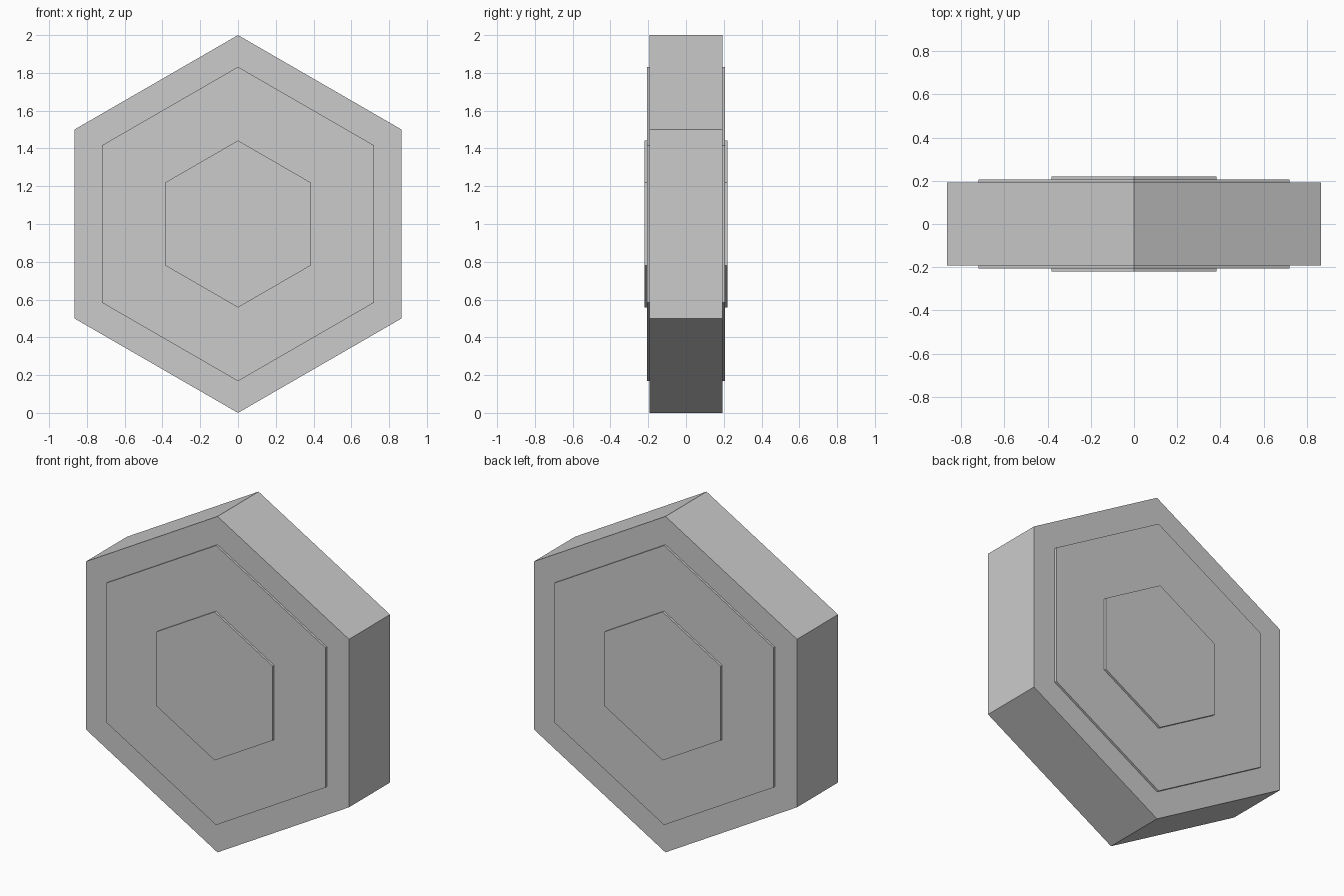
import bpy
import math

cube = bpy.data.objects.get("Cube")
if cube:
    bpy.data.objects.remove(cube, do_unlink=True)

# Single flat colour
grey = bpy.data.materials.new("light grey")
grey.use_nodes = True
colour = (0.6, 0.6, 0.6, 1)
grey.diffuse_color = colour
grey.node_tree.nodes["Principled BSDF"].inputs["Base Color"].default_value = colour


def hexagon(name, radius, y_min, y_max):
    """Upright hexagonal plate with a corner at the top, spanning y_min to y_max."""
    bpy.ops.mesh.primitive_cylinder_add(
        vertices=6, radius=radius, depth=y_max - y_min,
        location=(0, (y_min + y_max) / 2, 1), rotation=(math.pi / 2, 0, 0))
    plate = bpy.context.object
    plate.name = name
    plate.data.materials.append(grey)
    bpy.ops.object.transform_apply(location=True, rotation=True, scale=True)
    return plate


# Thick body
BODY, STEP = 0.193, 0.0135
hexagon("body", 1.0, -BODY, BODY)

# Stepped raised panels on both faces
for side, sign in (("front", -1), ("back", 1)):
    for level, (part, radius) in enumerate((("outer_panel", 0.832), ("inner_panel", 0.442))):
        ends = sorted(sign * (BODY + STEP * (level + i)) for i in (0, 1))
        hexagon(f"{side}_{part}", radius, *ends)
